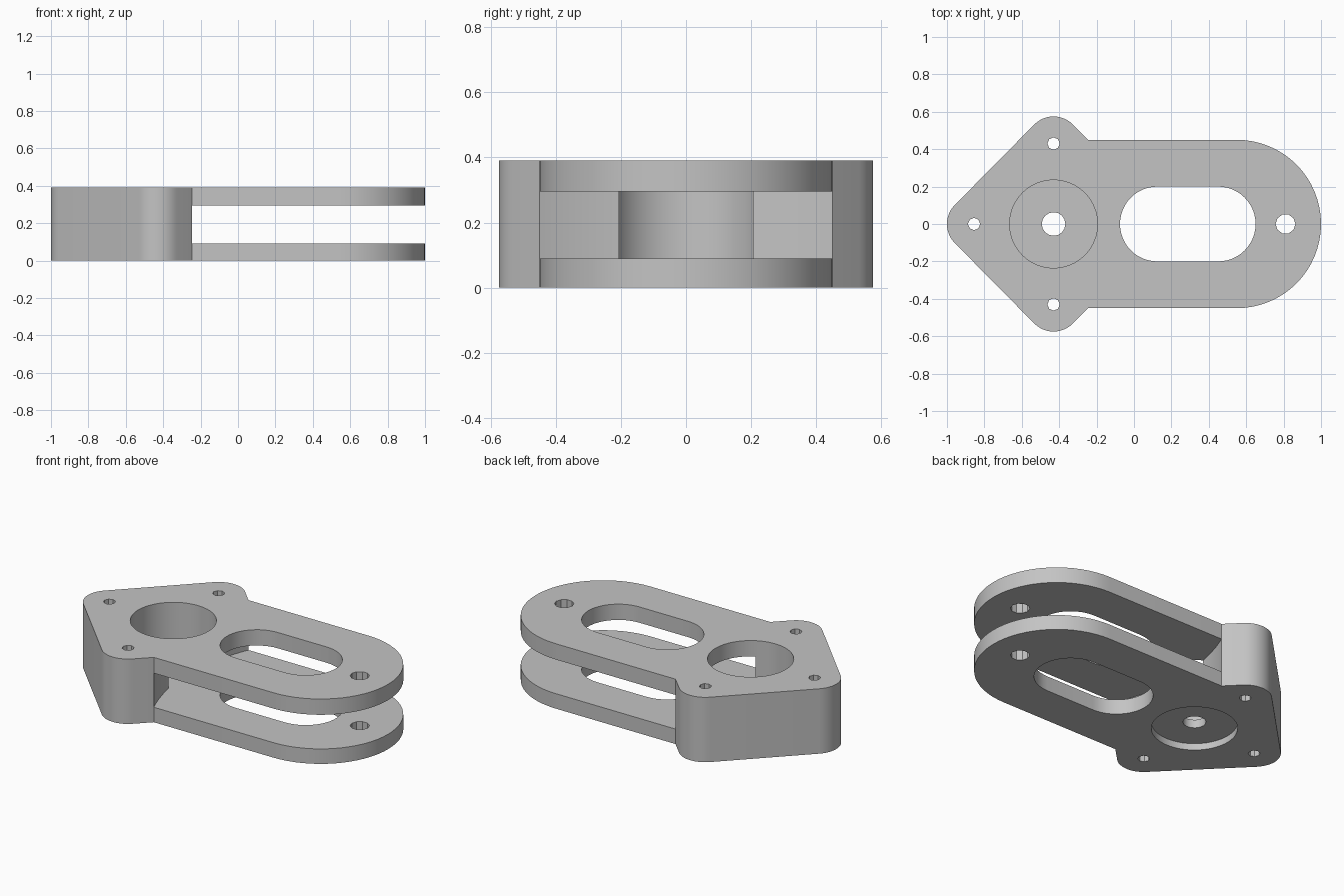
import bpy, bmesh
from math import sin, cos, radians

cube = bpy.data.objects.get("Cube")
if cube:
    bpy.data.objects.remove(cube, do_unlink=True)

HEIGHT = 0.39
SLOT_LOW, SLOT_HIGH = 0.09, 0.295
HEAD_X = -0.43          # centre of the motor head
LOBE = 0.43             # distance from head centre to each bolt lobe
PIVOT_X = 0.81

grey = bpy.data.materials.new("plain_grey")
grey.use_nodes = True
grey.diffuse_color = (0.55, 0.55, 0.55, 1)
grey.node_tree.nodes["Principled BSDF"].inputs["Base Color"].default_value = (0.55, 0.55, 0.55, 1)


def arc(cx, cy, r, start, end, steps):
    angles = [radians(start + (end - start) * i / steps) for i in range(steps + 1)]
    return [(cx + r * cos(a), cy + r * sin(a)) for a in angles]


def circle(cx, cy, r, sides):
    return arc(cx, cy, r, 0, 360, sides)[:-1]


def prism(name, outline, low, high):
    """Extrude a flat outline between two heights."""
    bm = bmesh.new()
    base = bm.faces.new([bm.verts.new((x, y, low)) for x, y in outline])
    top = bmesh.ops.extrude_face_region(bm, geom=[base])["geom"]
    verts = [v for v in top if isinstance(v, bmesh.types.BMVert)]
    bmesh.ops.translate(bm, verts=verts, vec=(0, 0, high - low))
    bmesh.ops.recalc_face_normals(bm, faces=bm.faces)
    mesh = bpy.data.meshes.new(name)
    bm.to_mesh(mesh)
    bm.free()
    mesh.materials.append(grey)
    obj = bpy.data.objects.new(name, mesh)
    bpy.context.collection.objects.link(obj)
    return obj


def cut(body, name, outline, low=-0.1, high=HEIGHT + 0.1):
    """Subtract a prism from the body."""
    cutter = prism(name, outline, low, high)
    cutter.hide_render = True
    mod = body.modifiers.new(name, "BOOLEAN")
    mod.operation = "DIFFERENCE"
    mod.solver = "EXACT"
    mod.object = cutter
    bpy.context.view_layer.objects.active = body
    bpy.ops.object.modifier_apply(modifier=mod.name)
    bpy.data.objects.remove(cutter, do_unlink=True)


# Body outline: round arm end, then the three-lobed head
outline = arc(0.55, 0, 0.45, -90, 90, 32)
outline += [(-0.245, 0.45)]
outline += arc(HEAD_X, LOBE, 0.145, 45, 135, 12)
outline += arc(HEAD_X - LOBE + 0.005, 0, 0.145, 135, 225, 12)
outline += arc(HEAD_X, -LOBE, 0.145, 225, 315, 12)
outline += [(-0.245, -0.45)]
body = prism("forked_bracket", outline, 0, HEIGHT)

# Motor bore, shallow recess underneath and shaft hole between them
cut(body, "motor_bore", circle(HEAD_X, 0, 0.235, 64), SLOT_LOW)
cut(body, "bottom_recess", circle(HEAD_X, 0, 0.235, 64), -0.1, 0.04)
cut(body, "shaft_hole", circle(HEAD_X, 0, 0.063, 16))

# Swing clearance between the two arm plates, centred on the pivot
cut(body, "swing_slot", circle(PIVOT_X, 0, 1.147, 160), SLOT_LOW, SLOT_HIGH)

# Long window through both plates
cut(body, "arm_window", arc(0.45, 0, 0.2, -90, 90, 24) + arc(0.125, 0, 0.2, 90, 270, 24))

# Pivot hole and bolt holes
cut(body, "pivot_hole", circle(PIVOT_X, 0, 0.053, 10))
for x, y in ((HEAD_X, LOBE), (HEAD_X, -LOBE), (HEAD_X - LOBE + 0.005, 0)):
    cut(body, "bolt_hole", circle(x, y, 0.033, 8))

bpy.ops.object.select_all(action="DESELECT")
body.select_set(True)
bpy.context.view_layer.objects.active = body
bpy.ops.object.shade_smooth_by_angle(angle=radians(30))
